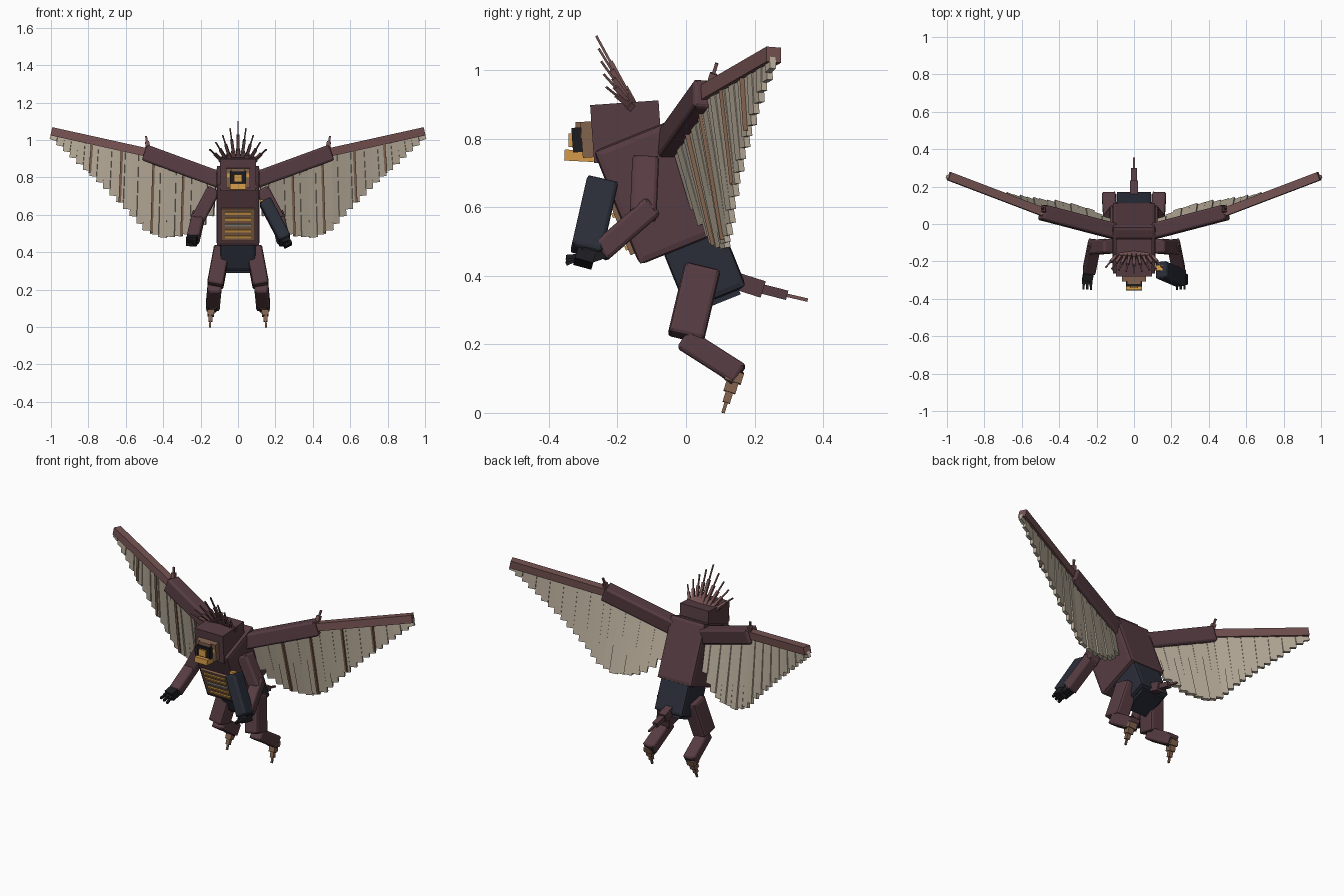
import bpy, bmesh, math
from mathutils import Vector, Matrix

if "Cube" in bpy.data.objects:
    bpy.data.objects.remove(bpy.data.objects["Cube"], do_unlink=True)


def material(name, r, g, b):
    m = bpy.data.materials.new(name)
    m.use_nodes = True
    m.diffuse_color = (r, g, b, 1)
    m.node_tree.nodes["Principled BSDF"].inputs["Base Color"].default_value = (r, g, b, 1)
    return m


PLUM = material("dark plum", .093, .045, .055)
MAUVE = material("mauve", .18, .085, .085)
NAVY = material("navy", .023, .027, .040)
BLACK = material("soft black", .012, .012, .015)
BEIGE = material("feather beige", .50, .434, .338)
TAN = material("tan brown", .223, .122, .076)
ORANGE = material("orange", .66, .33, .065)
GREY = material("warm grey", .30, .28, .24)


def make(name, mat, matrix, size, panel=0):
    """Box placed by a matrix; panel > 0 gives each face a slightly raised panel."""
    bm = bmesh.new()
    bmesh.ops.create_cube(bm, size=1)
    bmesh.ops.scale(bm, vec=size, verts=bm.verts)
    if panel:
        bmesh.ops.inset_individual(bm, faces=bm.faces[:], thickness=panel, depth=.004)
    mesh = bpy.data.meshes.new(name)
    bm.to_mesh(mesh)
    bm.free()
    mesh.materials.append(mat)
    obj = bpy.data.objects.new(name, mesh)
    obj.matrix_world = matrix
    bpy.context.collection.objects.link(obj)
    return obj


def box(name, mat, center, size, tilt=0, panel=0):
    m = Matrix.Translation(center) @ Matrix.Rotation(math.radians(tilt), 4, 'X')
    return make(name, mat, m, size, panel)


def beam(name, mat, a, b, width, depth, across=(1, 0, 0), panel=0):
    """Box running from a to b, its width lying along the across direction."""
    a, b = Vector(a), Vector(b)
    z = (b - a).normalized()
    x = Vector(across)
    x = (x - z * x.dot(z)).normalized()
    y = z.cross(x)
    m = Matrix((x, y, z)).transposed().to_4x4()
    m.translation = (a + b) / 2
    return make(name, mat, m, (width, depth, (b - a).length), panel)


def spike(name, mat, a, b, widths):
    """Stepped spike: one thinner box after another."""
    a, b = Vector(a), Vector(b)
    n = len(widths)
    for i, w in enumerate(widths):
        beam(f"{name}_{i + 1}", mat, a.lerp(b, i / n), a.lerp(b, (i + 1) / n), w, w)


def mix(points, x):
    """Piecewise linear value along a short list of (x, value) pairs."""
    for (x0, v0), (x1, v1) in zip(points, points[1:]):
        if x <= x1:
            break
    return v0 + (v1 - v0) * (x - x0) / (x1 - x0)


# Torso, pelvis and tail
LEAN = 22
torso = box("torso", PLUM, (0, -.076, .648), (.222, .265, .35), LEAN, .022)
box("pelvis", NAVY, (0, .05, .43), (.18, .18, .2), LEAN, .02)
box("pelvis_base", NAVY, (0, .075, .355), (.14, .15, .08), LEAN)
beam("tail_root", PLUM, (0, .13, .39), (0, .225, .36), .045, .05)
beam("tail_middle", PLUM, (0, .22, .362), (0, .295, .343), .03, .028)
beam("tail_tip", MAUVE, (0, .29, .344), (0, .355, .329), .012, .01)

# Chest grille, set in the leaning frame of the torso
frame = torso.matrix_world.copy()


def on_chest(name, mat, y, z, size):
    make(name, mat, frame @ Matrix.Translation((0, y, z)), size)


on_chest("grille_frame", TAN, -.14, -.05, (.18, .02, .185))
for i, mat in enumerate((ORANGE, ORANGE, GREY, ORANGE, ORANGE)):
    on_chest(f"grille_bar_{i + 1}", mat, -.148, .018 - .034 * i, (.14, .018, .014))

# Head and face
box("head", PLUM, (0, -.174, .82), (.19, .2, .17), 4)
box("face_mask", TAN, (0, -.277, .798), (.13, .055, .105), 4)
box("muzzle", BLACK, (0, -.307, .797), (.085, .05, .072), 4)
box("beak", ORANGE, (0, -.312, .75), (.085, .085, .032), -3)
box("nose", ORANGE, (0, -.328, .795), (.045, .03, .04))
box("brow", TAN, (0, -.303, .836), (.075, .04, .025))
for s in (-1, 1):
    box("eye", ORANGE, (s * .052, -.302, .81), (.012, .012, .02))

# Fan of crest spikes
for i in range(-4, 5):
    t = abs(i) / 4
    tip = (i * .044 - i * t * .006, -.262 + .03 * t, 1.1 - .15 * t)
    spike(f"crest_spike_{i + 5}", MAUVE, (i * .017, -.14, .875), tip, (.022, .015, .007))

WING_LOW = [(.12, .62), (.2, .53), (.28, .49), (.4, .48), (.48, .52), (.57, .62),
            (.72, .77), (.82, .86), (.9, .935), (1, 1.02)]
WING_SLOPE = [(.1, .3), (.5, .15), (1, 0)]
INNER = (Vector((.08, -.045, .78)), Vector((.49, .062, .93)))
OUTER = (Vector((.47, .058, .93)), Vector((.99, .256, 1.045)))

for s, side in ((1, "left"), (-1, "right")):
    def at(x, y, z):
        return Vector((s * x, y, z))

    # Legs
    beam(side + "_thigh", PLUM, at(.085, .047, .42), at(.122, 0, .222), .08, .1, panel=.012)
    beam(side + "_shin", PLUM, at(.125, -.005, .215), at(.135, .155, .113), .066, .06, panel=.01)
    beam(side + "_ankle", BLACK, at(.135, .125, .12), at(.142, .15, .10), .05, .05)
    spike(side + "_talon", TAN, at(.142, .145, .12), at(.15, .108, 0), (.05, .036, .022, .01))

    # Arms with clawed hands
    beam(side + "_upper_arm", PLUM, at(.13, -.118, .735), at(.215, -.125, .575), .065, .07, panel=.01)
    beam(side + "_forearm", PLUM, at(.21, -.1, .6), at(.24, -.25, .47), .06, .058, panel=.01)
    beam(side + "_hand", BLACK, at(.238, -.235, .478), at(.25, -.3, .455), .055, .05)
    for f in (-1, 0, 1):
        spike(f"{side}_finger_{f + 2}", BLACK, at(.25 + f * .018, -.29, .46),
              at(.25 + f * .02, -.35, .445 + f * .01), (.018, .012))

    # Wing bones
    bones = [[at(*p) for p in bone] for bone in (INNER, OUTER)]
    beam(side + "_wing_upper_bone", PLUM, *bones[0], .075, .08, (0, 1, 0), .01)
    beam(side + "_wing_outer_bone", MAUVE, *bones[1], .045, .045, (0, 1, 0))
    spike(side + "_wing_thumb", MAUVE, at(.475, .062, .93), at(.492, .09, 1.02), (.035, .022, .01))

    def feather_ends(x, forward=0):
        a, b = INNER if x < .49 else OUTER
        p = a.lerp(b, (x - a.x) / (b.x - a.x))
        low = mix(WING_LOW, x)
        y = p.y + (p.z - low) * mix(WING_SLOPE, x)
        return at(x, p.y - forward, p.z - .01), at(x + .012, y - forward, low)

    # Stepped feathers along each bone
    for part, bone, first, last, count in (("inner", bones[0], .14, .475, 9),
                                           ("outer", bones[1], .51, .975, 14)):
        step = (last - first) / (count - 1)
        for i in range(count):
            a, b = feather_ends(first + step * i, .004 * (i % 2))
            beam(f"{side}_{part}_feather_{i + 1}", BEIGE, a, b, step * 1.12, .018,
                 bone[1] - bone[0])

    # Thin ribs in front of the feathers
    for i, x in enumerate((.29, .45, .62, .78)):
        a, b = feather_ends(x, .014)
        beam(f"{side}_wing_rib_{i + 1}", TAN, a, b, .013, .014)

# Arm cannon on the left forearm
beam("cannon_body", NAVY, (.145, -.245, .67), (.25, -.29, .472), .06, .085, panel=.01)
beam("cannon_muzzle", BLACK, (.245, -.288, .48), (.27, -.3, .435), .045, .055)
box("cannon_catch", ORANGE, (.135, -.235, .672), (.035, .03, .014), -8)
